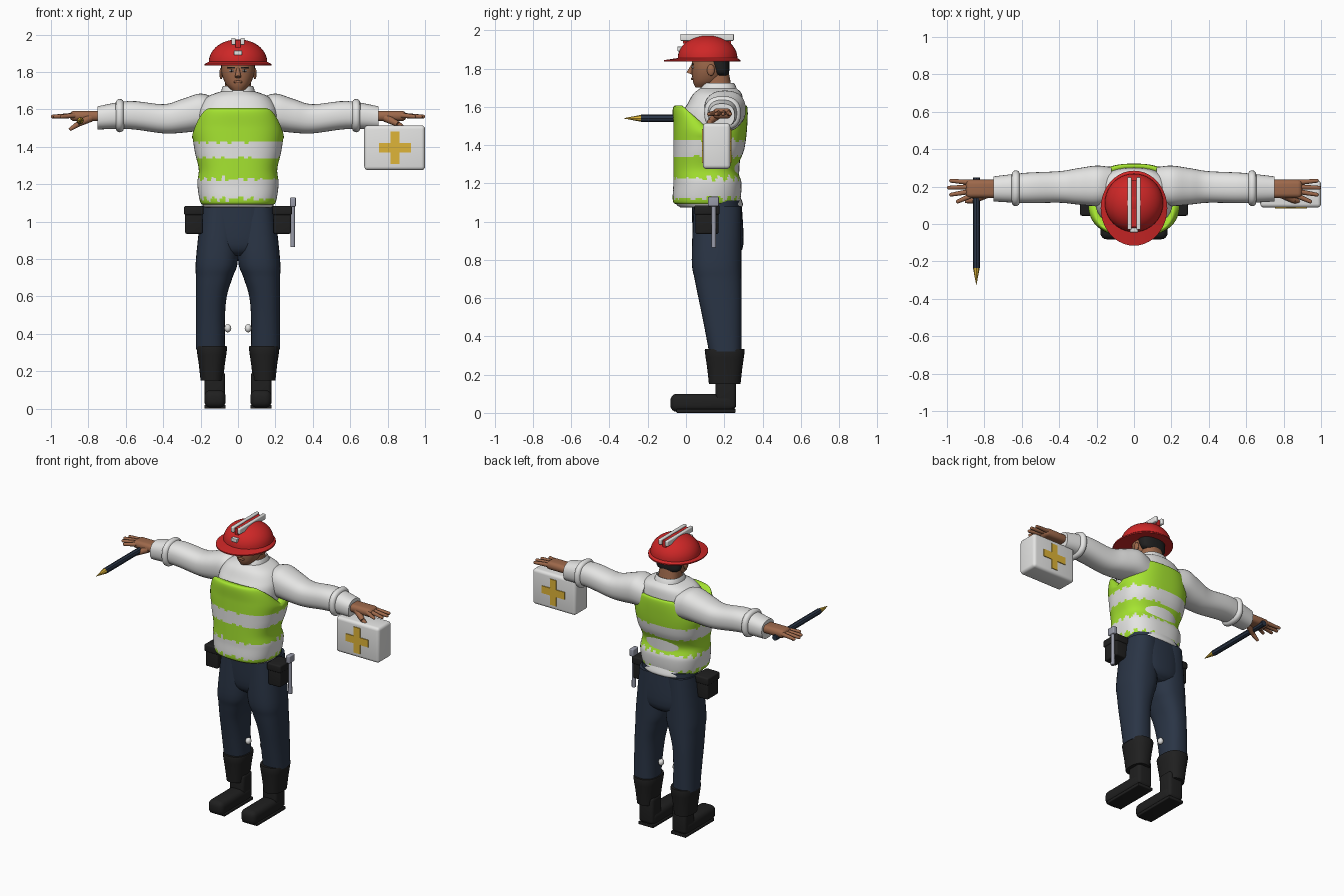
import bpy, bmesh, math
from mathutils import Vector, Matrix

if "Cube" in bpy.data.objects:
    bpy.data.objects.remove(bpy.data.objects["Cube"])


def colour(name, red, green, blue):
    material = bpy.data.materials.new(name)
    material.use_nodes = True
    value = (red, green, blue, 1)
    material.diffuse_color = value
    material.node_tree.nodes["Principled BSDF"].inputs["Base Color"].default_value = value
    return material


WHITE = colour("white cloth", .78, .78, .77)
LIME = colour("lime vest", .38, .78, .03)
RED = colour("red helmet", .62, .02, .02)
NAVY = colour("navy denim", .023, .035, .06)
BLACK = colour("black leather", .014, .014, .014)
SKIN = colour("brown skin", .34, .14, .07)
GOLD = colour("gold", .74, .46, .04)
METAL = colour("grey metal", .32, .33, .4)
made = []


def finish(name, bm, material, mirror=False):
    bmesh.ops.recalc_face_normals(bm, faces=bm.faces)
    mesh = bpy.data.meshes.new(name)
    bm.to_mesh(mesh)
    bm.free()
    mesh.materials.append(material)
    ob = bpy.data.objects.new(name, mesh)
    bpy.context.collection.objects.link(ob)
    if mirror:
        ob.modifiers.new("Mirror", 'MIRROR')
    made.append(ob)
    return ob


def refine(rings, steps):
    """Smoothly interpolate between the given cross-sections."""
    result = []
    last = len(rings) - 1
    for i in range(last):
        before, start, end, after = (rings[max(0, min(last, i + k))] for k in (-1, 0, 1, 2))
        for step in range(steps):
            t = step / steps
            ring = []
            for a, b, c, d in zip(before, start, end, after):
                ring.append(b + (c - a) * t / 2 + (a - 2.5 * b + 2 * c - d / 2) * t * t
                            + (3 * b - a - 3 * c + d) * t ** 3 / 2)
            result.append(ring)
    return result + [rings[last]]


def loft(name, rings, material, along_x=False, sides=32, power=2.4, steps=5, caps=True, mirror=False):
    """Skin rounded sections; each is (position, a_min, a_max, b_min, b_max)."""
    bm = bmesh.new()
    loops = []
    for place, a_min, a_max, b_min, b_max in refine(rings, steps):
        loop = []
        for k in range(sides):
            angle = math.tau * k / sides
            c, s = math.cos(angle), math.sin(angle)
            a = (a_min + a_max + (a_max - a_min) * math.copysign(abs(c) ** (2 / power), c)) / 2
            b = (b_min + b_max + (b_max - b_min) * math.copysign(abs(s) ** (2 / power), s)) / 2
            loop.append(bm.verts.new((place, a, b) if along_x else (a, b, place)))
        loops.append(loop)
    for lower, upper in zip(loops, loops[1:]):
        for k in range(sides):
            bm.faces.new((lower[k - 1], lower[k], upper[k], upper[k - 1]))
    if caps:
        bm.faces.new(loops[0])
        bm.faces.new(loops[-1])
    return finish(name, bm, material, mirror)


def centred(name, rings, material, **options):
    """Loft upwards about the middle; sections are (height, half_width, front, back)."""
    sections = [(z, -half, half, front, back) for z, half, front, back in rings]
    return loft(name, sections, material, **options)


def box(name, x, y, z, material, bevel=0, mirror=False):
    bm = bmesh.new()
    bmesh.ops.create_cube(bm, size=1)
    for v in bm.verts:
        v.co = [(low + high) / 2 + c * (high - low) for c, (low, high) in zip(v.co, (x, y, z))]
    if bevel:
        bmesh.ops.bevel(bm, geom=bm.edges[:], offset=bevel, segments=4, profile=.5, affect='EDGES')
    return finish(name, bm, material, mirror)


def rod(name, start, end, start_radius, end_radius, material, sides=12, mirror=False):
    start, end = Vector(start), Vector(end)
    span = end - start
    turn = span.to_track_quat('Z', 'Y').to_matrix().to_4x4()
    bm = bmesh.new()
    bmesh.ops.create_cone(bm, cap_ends=True, segments=sides, radius1=start_radius, radius2=end_radius,
                          depth=span.length, matrix=Matrix.Translation((start + end) / 2) @ turn)
    return finish(name, bm, material, mirror)


def ball(name, centre, size, material, mirror=False):
    bm = bmesh.new()
    bmesh.ops.create_uvsphere(bm, u_segments=16, v_segments=10, radius=1)
    for v in bm.verts:
        v.co = Vector(centre) + v.co * Vector(size)
    return finish(name, bm, material, mirror)


# Trousers: the outer seam narrows towards the waist, the back stays level
leg_shape = [(.32, .07, .12), (.48, .07, .09), (.6, .06, .065), (.7, .03, .045), (.8, 0, .03), (1.08, 0, .04)]
leg = [(z, inner, .225 - .13 * max(0, z - .85), front, .29) for z, inner, front in leg_shape]
loft("trouser_leg", leg, NAVY, mirror=True)
centred("trouser_hips", [(.82, .1, .08, .26), (.88, .18, .04, .3), (1.11, .19, .03, .29)], NAVY)
ball("knee_patch", (.054, .19, .43), (.018, .02, .022), WHITE, mirror=True)

# Boots flare towards the top
shaft = [(z, .08 - flare, .2 + flare, .12 - flare, .285 + flare)
         for z, flare in ((.15, 0), (.24, .01), (.325, .022), (.335, .015))]
loft("boot_shaft", shaft, BLACK, steps=2, mirror=True)
box("boot_ankle", (.07, .178), (.155, .262), (.02, .2), BLACK, bevel=.02, mirror=True)
box("boot_foot", (.066, .18), (-.082, .26), (.005, .1), BLACK, bevel=.035, mirror=True)
box("boot_sole", (.066, .18), (-.05, .26), (0, .02), BLACK, bevel=.005, mirror=True)

# Shirt body, hem and collar
centred("shirt_body", [(1.12, .17, 0, .27), (1.45, .2, -.03, .29), (1.56, .21, -.02, .3), (1.62, .2, .01, .3),
                       (1.67, .16, .04, .29), (1.7, .08, .08, .26)], WHITE)
centred("shirt_hem", [(1.075, .18, -.03, .29), (1.09, .19, -.05, .298), (1.13, .19, -.05, .285)], WHITE)
centred("collar", [(1.66, .1, .06, .28), (1.725, .08, .09, .25), (1.69, .065, .1, .235)], WHITE, caps=False)

# Vest with turned-in edges, lowered armholes and ragged stripes
FRONT = -.066
vest_shape = [(1.1, .2, .28), (1.2, .217, .29), (1.28, .21, .27), (1.38, .232, .305), (1.5, .245, .32), (1.6, .22, .32)]
vest_rings = [(z, half, FRONT, back) for z, half, back in vest_shape]
for index, end in ((0, vest_rings[0]), (len(vest_rings) + 1, vest_rings[-1])):
    z, half, front, back = end
    vest_rings.insert(index, (z, half - .03, front + .05, back - .03))
vest = centred("vest", vest_rings, LIME, sides=80, power=2.6, steps=10, caps=False)
vest.data.materials.append(WHITE)
for face in vest.data.polygons:
    x, y, z = face.center
    wave = math.atan2(y - .11, x) * 3.5
    jag = .022 * abs(2 * (wave % 1) - 1) + .008 * math.sin(wave * 7)
    if 1.335 < z - jag / 2 < 1.42 or 1.11 < z - jag < 1.215:
        face.material_index = 1
for v in vest.data.vertices:
    armhole = max(0, 1 - abs(v.co.y - .13) / .15)
    v.co.z -= max(0, v.co.z - 1.44) * .8 * armhole

# Sleeves with a rolled cuff
def sleeve_ring(x, z, radius):
    middle = .21 - .03 * x
    return x, middle - radius * 1.08, middle + radius * 1.08, z - radius, z + radius


sleeve_shape = [(.12, 1.57, .09), (.2, 1.585, .1), (.3, 1.565, .09), (.4, 1.55, .078), (.58, 1.57, .075), (.75, 1.555, .062)]
loft("sleeve", [sleeve_ring(*ring) for ring in sleeve_shape], WHITE, along_x=True, mirror=True)
roll = []
for i in range(9):
    angle = math.pi * i / 8
    roll.append(sleeve_ring(.632 - .022 * math.cos(angle), 1.567, .068 + .021 * math.sin(angle)))
loft("cuff_roll", roll, WHITE, along_x=True, steps=1, mirror=True)

# Hands with fanned fingers
box("palm", (.72, .9), (.14, .237), (1.538, 1.592), SKIN, bevel=.024, mirror=True)
for i in range(4):
    knuckle = (.875, .15 + .024 * i, 1.568)
    tip = (.99 - .012 * (i - 2) ** 2, .12 + .037 * i, 1.562)
    rod(f"finger_{i + 1}", knuckle, tip, .0145, .01, SKIN, mirror=True)
    ball(f"fingertip_{i + 1}", tip, (.01, .01, .01), SKIN, mirror=True)
thumb_joint = (.855, .125, 1.522)
rod("thumb", (.79, .16, 1.555), thumb_joint, .023, .015, SKIN, mirror=True)
rod("thumb_tip", thumb_joint, (.9, .12, 1.492), .015, .009, SKIN, mirror=True)

# Neck, head and face
centred("neck", [(1.64, .075, .09, .25), (1.8, .066, .11, .22)], SKIN)
centred("head", [(1.7, .03, .05, .12), (1.735, .065, .036, .18), (1.8, .088, .03, .215), (1.88, .085, .035, .215)],
        SKIN, power=2.2)
centred("hair", [(1.765, .07, .15, .22), (1.785, .088, .14, .226), (1.85, .092, .1, .226)], BLACK)
rod("nose", (0, .036, 1.818), (0, .018, 1.774), .008, .017, SKIN)
ball("lips", (0, .034, 1.747), (.026, .008, .007), SKIN)
ball("ear", (.09, .13, 1.792), (.01, .02, .03), SKIN, mirror=True)
ball("eye", (.034, .037, 1.807), (.014, .007, .006), WHITE, mirror=True)
ball("pupil", (.034, .032, 1.807), (.006, .004, .006), BLACK, mirror=True)
box("eyebrow", (.016, .055), (.028, .04), (1.82, 1.827), BLACK, mirror=True)

# Helmet: flat brim under a domed shell, twin ridges and a badge plate
helmet = [(1.837, .16, -.09, .27), (1.836, .178, -.116, .285), (1.844, .178, -.116, .285)]
for i in range(12):
    angle = math.pi / 2 * i / 11.3
    radius = .156 * math.cos(angle)
    helmet.append((1.855 + .12 * math.sin(angle), radius, .113 - radius, .113 + radius))
centred("helmet", helmet, RED, sides=40, power=2, steps=1)
box("helmet_ridge", (.013, .036), (-.03, .25), (1.945, 1.982), WHITE, bevel=.006, mirror=True)
box("helmet_crest", (-.014, .014), (-.015, .235), (1.93, 1.972), RED)
box("helmet_badge", (-.022, .022), (-.045, -.01), (1.89, 1.915), WHITE, bevel=.004)

# Belt pouches and hanging hammer
box("pouch", (.19, .283), (.05, .17), (.935, 1.065), BLACK, bevel=.01, mirror=True)
box("pouch_flap", (.185, .288), (.044, .176), (1.035, 1.085), BLACK, bevel=.01, mirror=True)
rod("hammer_handle", (.293, .145, .865), (.293, .145, 1.1), .013, .011, METAL)
box("hammer_head", (.278, .309), (.115, .172), (1.08, 1.13), METAL, bevel=.006)

# First aid case with a cross on both faces
box("aid_case", (.675, 1), (.088, .232), (1.275, 1.515), WHITE, bevel=.02)
for side, y in (("front", (.083, .09)), ("back", (.23, .237))):
    box(f"cross_bar_{side}", (.753, .925), y, (1.37, 1.42), GOLD)
    box(f"cross_post_{side}", (.815, .863), y, (1.307, 1.483), GOLD)

# Large pencil held in the right hand
def pencil_part(name, back, front, back_radius, front_radius, material):
    rod(name, (-.843, back, 1.54), (-.843, front, 1.54), back_radius, front_radius, material, sides=8)


pencil_part("pencil_body", .248, -.235, .019, .019, NAVY)
pencil_part("pencil_point", -.235, -.325, .018, .001, GOLD)

bpy.ops.object.select_all(action='DESELECT')
for ob in made:
    ob.select_set(True)
bpy.context.view_layer.objects.active = made[0]
bpy.ops.object.shade_smooth_by_angle(angle=math.radians(40))
